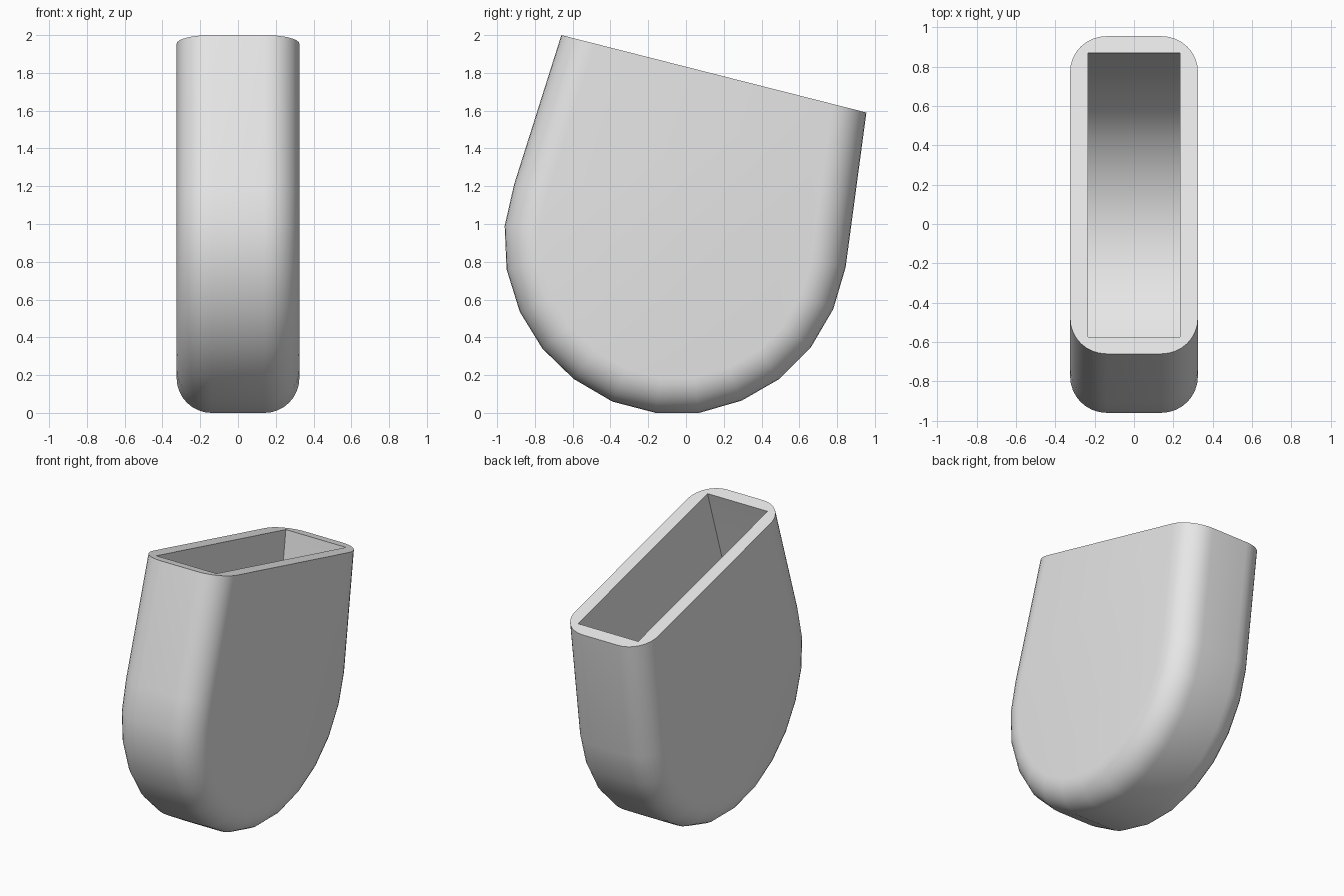
import bpy, bmesh, math
from mathutils import Vector
from mathutils.geometry import intersect_line_line_2d  # noqa: F401

if "Cube" in bpy.data.objects:
    bpy.data.objects.remove(bpy.data.objects["Cube"], do_unlink=True)

HALF_WIDTH, ROUND, WALL, STEPS = 0.325, 0.185, 0.087, 8

# Side outline (y, z): from the front of the rim, round the bottom, to the back
PROFILE = [Vector(p) for p in (
    (-0.66, 2.0), (-0.91, 1.21), (-0.96, 0.99), (-0.95, 0.76), (-0.88, 0.535),
    (-0.76, 0.34), (-0.595, 0.18), (-0.39, 0.06), (-0.16, 0.0), (0.07, 0.0),
    (0.295, 0.065), (0.495, 0.18), (0.66, 0.345), (0.78, 0.55), (0.845, 0.77),
    (0.955, 1.59))]


def inset(points, dist):
    """Move the outline inwards, keeping both ends on the sloping rim line."""
    n = len(points)
    lines = []
    for i in range(n):
        a, b = points[i], points[(i + 1) % n]
        d = (b - a).normalized()
        shift = 0 if i == n - 1 else dist
        lines.append((a + Vector((-d.y, d.x)) * shift, d))
    result = []
    for i in range(n):
        (p, d), (q, e) = lines[i - 1], lines[i]
        t = (q - p).cross(e) / d.cross(e) if hasattr(d, "cross") else 0
        result.append(p + d * t)
    return result


bm = bmesh.new()


def row(x, dist):
    return [bm.verts.new((x, p.x, p.y)) for p in inset(PROFILE, dist)]


def skin(rows):
    for r, s in zip(rows, rows[1:]):
        for i in range(len(r) - 1):
            bm.faces.new((r[i], r[i + 1], s[i + 1], s[i]))
    bm.faces.new(rows[0])
    bm.faces.new(rows[-1])


# Outer shell with rounded long edges
angles = [math.pi / 2 * i / STEPS for i in range(STEPS + 1)]
section = [(HALF_WIDTH - ROUND * (1 - math.cos(a)), ROUND * (1 - math.sin(a))) for a in angles]
section += [(-x, d) for x, d in reversed(section)]
outer = [row(x, d) for x, d in section]
skin(outer)

# Square-cornered cavity
inner = [row(x, WALL) for x in (0.235, -0.235)]
skin(inner)

# Flat rim joining the shell and the cavity
for end in (0, -1):
    bm.faces.new([r[end] for r in outer] + [inner[1][end], inner[0][end]])
for side in (0, -1):
    bm.faces.new((outer[side][0], outer[side][-1], inner[side][-1], inner[side][0]))

bmesh.ops.recalc_face_normals(bm, faces=bm.faces)
mesh = bpy.data.meshes.new("holder_shell")
bm.to_mesh(mesh)
bm.free()
shell = bpy.data.objects.new("holder_shell", mesh)
bpy.context.collection.objects.link(shell)

# Plain grey
grey = bpy.data.materials.new("light_grey")
grey.use_nodes = True
colour = (0.8, 0.8, 0.8, 1)
grey.diffuse_color = colour
grey.node_tree.nodes["Principled BSDF"].inputs["Base Color"].default_value = colour
mesh.materials.append(grey)

# Smooth rounding, sharp rim and cavity edges
bpy.ops.object.select_all(action='DESELECT')
shell.select_set(True)
bpy.context.view_layer.objects.active = shell
bpy.ops.object.shade_smooth_by_angle(angle=math.radians(30))
